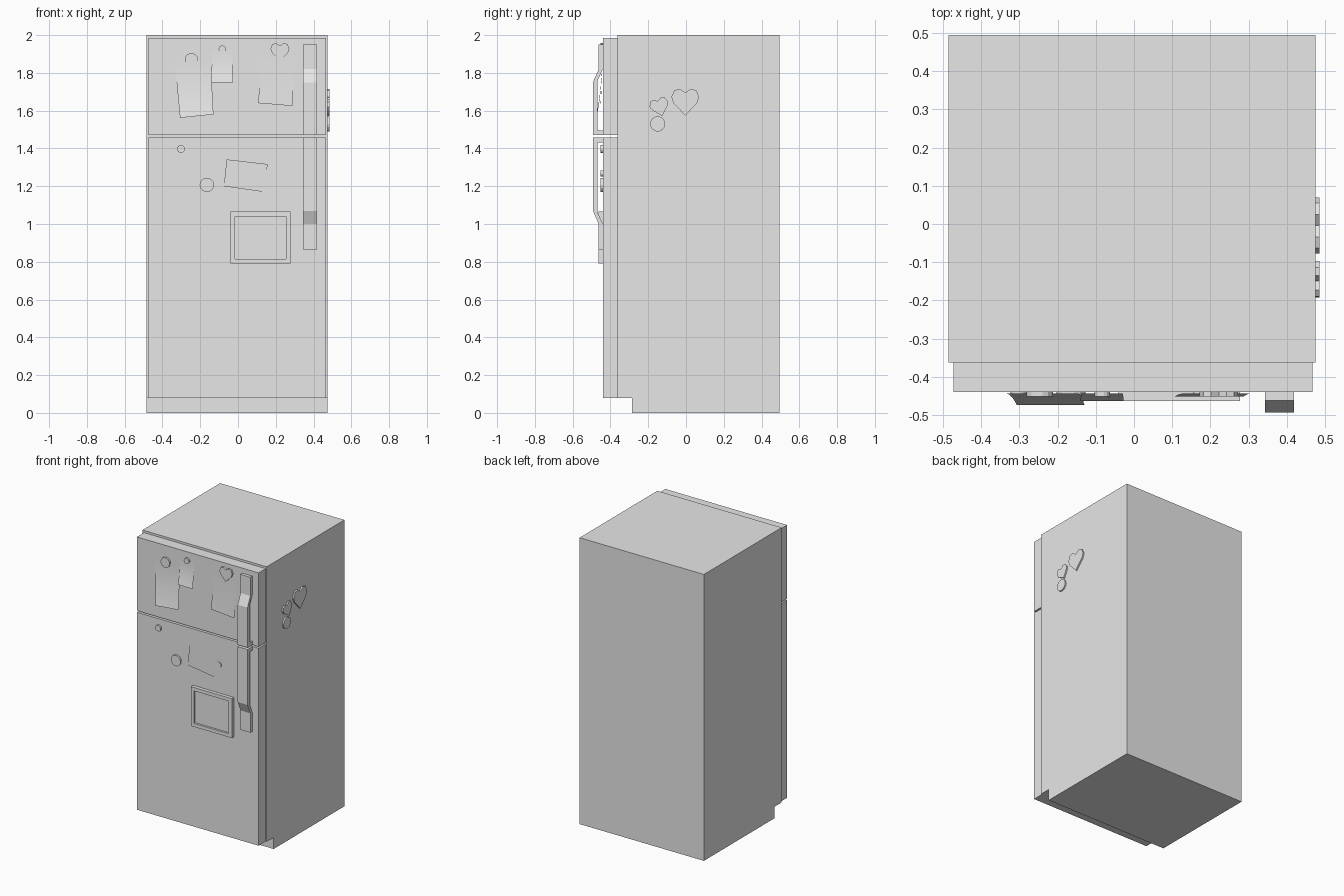
import bpy, bmesh, math
from mathutils import Vector

if "Cube" in bpy.data.objects:
    bpy.data.objects.remove(bpy.data.objects["Cube"], do_unlink=True)

grey = bpy.data.materials.new("light_grey")
grey.use_nodes = True
grey.diffuse_color = (0.8, 0.8, 0.8, 1)
grey.node_tree.nodes["Principled BSDF"].inputs["Base Color"].default_value = (0.8, 0.8, 0.8, 1)

DOOR_Y = -0.44
SIDE_X = 0.475


def finish(name, bm, closed=True):
    if closed:
        bmesh.ops.recalc_face_normals(bm, faces=bm.faces)
    mesh = bpy.data.meshes.new(name)
    bm.to_mesh(mesh)
    bm.free()
    mesh.materials.append(grey)
    ob = bpy.data.objects.new(name, mesh)
    bpy.context.collection.objects.link(ob)
    return ob


def prism(name, points, offset):
    """Extrude a flat outline of 3D points along an offset."""
    bm = bmesh.new()
    face = bm.faces.new([bm.verts.new(p) for p in points])
    out = bmesh.ops.extrude_face_region(bm, geom=[face])
    moved = [g for g in out["geom"] if isinstance(g, bmesh.types.BMVert)]
    bmesh.ops.translate(bm, verts=moved, vec=Vector(offset))
    return finish(name, bm)


def side_profile(name, outline, x0, x1):
    return prism(name, [(x0, y, z) for y, z in outline], (x1 - x0, 0, 0))


def box(name, x, y, z):
    outline = [(y[0], z[0]), (y[1], z[0]), (y[1], z[1]), (y[0], z[1])]
    return side_profile(name, outline, *x)


def disc(r, n=14):
    return [(r * math.cos(2 * math.pi * i / n), r * math.sin(2 * math.pi * i / n)) for i in range(n)]


def heart(w):
    half = [(0, 0.32), (0.2, 0.46), (0.4, 0.4), (0.5, 0.16), (0.42, -0.06), (0, -0.5)]
    pts = half + [(-a, b) for a, b in half[-2:0:-1]]
    return [(a * w, b * w) for a, b in pts]


def door_magnet(name, shape, x, z, depth=0.012):
    return prism(name, [(x + a, DOOR_Y, z + b) for a, b in shape], (0, -depth, 0))


def side_magnet(name, shape, y, z, tilt=0.0):
    c, s = math.cos(tilt), math.sin(tilt)
    pts = [(SIDE_X, y + a * c - b * s, z + a * s + b * c) for a, b in shape]
    return prism(name, pts, (0.01, 0, 0))


def paper(name, corners, lift=0.004, curl=0.0, n=8):
    """Sheet from top-left, top-right, bottom-right, bottom-left; the bottom curls outward."""
    tl, tr, br, bl = [Vector(c) for c in corners]
    bm = bmesh.new()
    rows = []
    for i in range(n + 1):
        t = i / n
        a, b = tl.lerp(bl, t), tr.lerp(br, t)
        y = DOOR_Y - lift - curl * t * t
        rows.append([bm.verts.new((p.x, y, p.y)) for p in (a, b)])
    for top, low in zip(rows, rows[1:]):
        bm.faces.new((low[0], low[1], top[1], top[0]))
    ob = finish(name, bm, closed=False)
    for p in ob.data.polygons:
        p.use_smooth = True
    return ob


# Cabinet with recessed toe kick
side_profile("cabinet", [(-0.362, 0.08), (-0.362, 2), (0.495, 2), (0.495, 0),
                         (-0.285, 0), (-0.285, 0.08)], -0.485, SIDE_X)

# Doors
box("freezer_door", (-0.473, 0.467), (DOOR_Y, -0.362), (1.47, 1.985))
box("fridge_door", (-0.473, 0.467), (DOOR_Y, -0.362), (0.08, 1.459))

# Handles: one open grip profile, flipped for the lower door


def handle(name, grip_end, tail_end, bend):
    s = 1 if tail_end > grip_end else -1
    outline = [(DOOR_Y, tail_end), (-0.462, tail_end), (-0.462, bend + 0.07 * s),
               (-0.493, bend), (-0.493, grip_end), (DOOR_Y, grip_end),
               (DOOR_Y, grip_end + 0.025 * s), (-0.468, grip_end + 0.025 * s),
               (-0.468, bend + 0.01 * s), (DOOR_Y, bend + 0.07 * s)]
    side_profile(name, outline, 0.343, 0.419)


handle("freezer_handle", 1.47, 1.95, 1.75)
handle("fridge_handle", 1.457, 0.865, 1.07)

# Picture frame
fx, fz, rim = (-0.04, 0.277), (0.79, 1.065), 0.024
for name, z in (("frame_bottom", (fz[0], fz[0] + rim)), ("frame_top", (fz[1] - rim, fz[1]))):
    box(name, fx, (-0.464, DOOR_Y), z)
for name, x in (("frame_left", (fx[1] - rim, fx[1])), ("frame_right", (fx[0], fx[0] + rim))):
    box(name, x, (-0.464, DOOR_Y), (fz[0] + rim, fz[1] - rim))
box("frame_picture", (fx[0] + rim, fx[1] - rim), (-0.45, DOOR_Y), (fz[0] + rim, fz[1] - rim))

# Papers
paper("large_note", [(-0.335, 1.86), (-0.145, 1.87), (-0.13, 1.58), (-0.307, 1.562)], curl=0.03)
paper("small_note", [(-0.138, 1.92), (-0.03, 1.92), (-0.027, 1.75), (-0.14, 1.75)], curl=0.02)
paper("tilted_note", [(0.13, 1.91), (0.305, 1.895), (0.287, 1.625), (0.106, 1.64)], curl=0.008)
paper("letter", [(-0.295, 1.205), (-0.075, 1.22), (-0.058, 0.94), (-0.275, 0.928)])
paper("postcard", [(-0.06, 1.342), (0.157, 1.317), (0.135, 1.17), (-0.075, 1.2)], lift=0.008)
paper("photo", [(0.12, 1.29), (0.305, 1.28), (0.32, 1.147), (0.13, 1.13)], lift=0.006)

# Door magnets
door_magnet("large_note_magnet", disc(0.035), -0.247, 1.87)
door_magnet("small_note_magnet", disc(0.02), -0.083, 1.925)
door_magnet("heart_note_magnet", heart(0.1), 0.222, 1.912)
door_magnet("round_magnet", disc(0.021), -0.302, 1.397)
door_magnet("letter_magnet", disc(0.038), -0.165, 1.207)
door_magnet("photo_magnet", disc(0.016), 0.17, 1.268)

# Side magnets
side_magnet("large_heart_magnet", heart(0.147), -0.004, 1.648)
side_magnet("small_heart_magnet", heart(0.1), -0.14, 1.62, 0.3)
side_magnet("side_round_magnet", disc(0.04), -0.15, 1.53)
